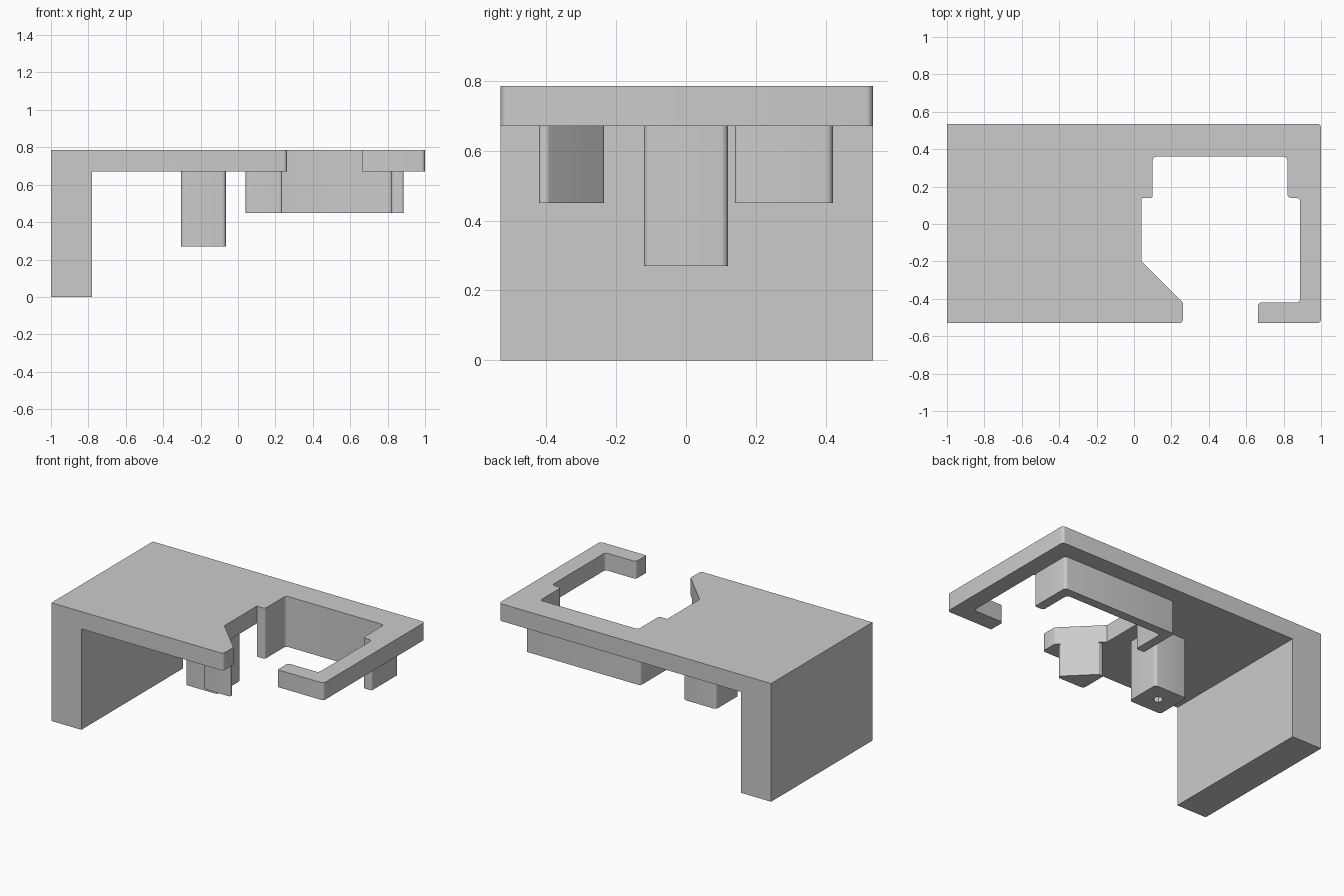
import bpy, bmesh, math
from mathutils import Vector

if "Cube" in bpy.data.objects:
    bpy.data.objects.remove(bpy.data.objects["Cube"], do_unlink=True)

GREY = (0.6, 0.6, 0.6, 1)
grey = bpy.data.materials.new("plain_grey")
grey.use_nodes = True
grey.diffuse_color = GREY
grey.node_tree.nodes["Principled BSDF"].inputs["Base Color"].default_value = GREY

UNDER, TOP = 0.67, 0.785
R = 0.02


def rounded(points, steps=5):
    """Replace each corner (x, y, radius) by a tangent arc."""
    out = []
    for i, (x, y, r) in enumerate(points):
        p = Vector((x, y))
        if r == 0:
            out.append(p)
            continue
        a = (Vector(points[i - 1][:2]) - p).normalized()
        b = (Vector(points[(i + 1) % len(points)][:2]) - p).normalized()
        half = a.angle(b) / 2
        centre = p + (a + b).normalized() * r / math.sin(half)
        start = (p + a * r / math.tan(half) - centre).normalized()
        end = (p + b * r / math.tan(half) - centre).normalized()
        sweep = math.pi - 2 * half
        for k in range(steps + 1):
            t = k / steps
            ray = start * math.sin((1 - t) * sweep) + end * math.sin(t * sweep)
            out.append(centre + ray.normalized() * r)
    return out


def extrude(name, points, bottom, top):
    """Turn a counter-clockwise outline into a prism."""
    bm = bmesh.new()
    face = bm.faces.new([bm.verts.new((p.x, p.y, bottom)) for p in rounded(points)])
    new = bmesh.ops.extrude_face_region(bm, geom=[face], use_keep_orig=True)["geom"]
    bmesh.ops.translate(bm, vec=(0, 0, top - bottom),
                        verts=[v for v in new if isinstance(v, bmesh.types.BMVert)])
    bmesh.ops.recalc_face_normals(bm, faces=bm.faces)
    mesh = bpy.data.meshes.new(name)
    bm.to_mesh(mesh)
    bm.free()
    mesh.materials.append(grey)
    obj = bpy.data.objects.new(name, mesh)
    bpy.context.collection.objects.link(obj)
    return obj


def box(x0, x1, y0, y1, r=0):
    return [(x0, y0, r), (x1, y0, r), (x1, y1, r), (x0, y1, r)]


def combine(obj, tool, operation):
    """Apply a boolean and remove its helper."""
    bpy.context.view_layer.objects.active = obj
    mod = obj.modifiers.new("cut", "BOOLEAN")
    mod.operation, mod.object, mod.solver = operation, tool, "EXACT"
    bpy.ops.object.modifier_apply(modifier=mod.name)
    bpy.data.objects.remove(tool, do_unlink=True)
    bm = bmesh.new()
    bm.from_mesh(obj.data)
    bmesh.ops.dissolve_limit(bm, angle_limit=0.01, verts=bm.verts, edges=bm.edges)
    bm.to_mesh(obj.data)
    bm.free()


# Top plate with its open cut-out, and the leg in one piece with it
plate = extrude("top_plate_and_leg", [
    (-1, -0.53, 0), (0.262, -0.53, R), (0.262, -0.422, R), (0.04, -0.2, 0),
    (0.04, 0.14, 0), (0.1, 0.14, R / 2), (0.1, 0.36, R), (0.82, 0.36, R),
    (0.82, 0.14, R), (0.887, 0.14, R), (0.887, -0.42, R), (0.662, -0.42, R),
    (0.662, -0.53, R / 4), (1, -0.53, R), (1, 0.535, R), (-1, 0.535, 0)], UNDER, TOP)
leg = extrude("leg", box(-1, -0.78, -0.53, 0.535), 0, UNDER + 0.05)
combine(plate, leg, "UNION")

# Wall under the back of the cut-out
wall = extrude("back_wall", [
    (0.04, 0.14, 0), (0.1, 0.14, R / 2), (0.1, 0.36, R), (0.82, 0.36, R),
    (0.82, 0.14, R), (0.885, 0.14, R / 2), (0.885, 0.42, R), (0.04, 0.42, R)], 0.45, UNDER)

# Wedge post under the slanted edge
post = extrude("front_post", [
    (0.04, -0.42, R), (0.235, -0.42, R / 2), (0.235, -0.395, R / 2),
    (0.075, -0.235, R / 2), (0.04, -0.235, R / 2)], 0.45, UNDER)

# Screw boss with a small pilot hole from below
boss = extrude("screw_boss", box(-0.305, -0.065, -0.12, 0.12, R), 0.27, UNDER)
ring = [(-0.185 + 0.03 * math.cos(math.tau * k / 8), 0.03 * math.sin(math.tau * k / 8), 0)
        for k in range(8)]
combine(boss, extrude("pilot_hole", ring, 0.2, 0.55), "DIFFERENCE")

# Smooth the rounded corners and keep the edges crisp
for obj in (plate, wall, post, boss):
    bpy.ops.object.select_all(action="DESELECT")
    obj.select_set(True)
    bpy.context.view_layer.objects.active = obj
    bpy.ops.object.shade_smooth_by_angle(angle=math.radians(30))
